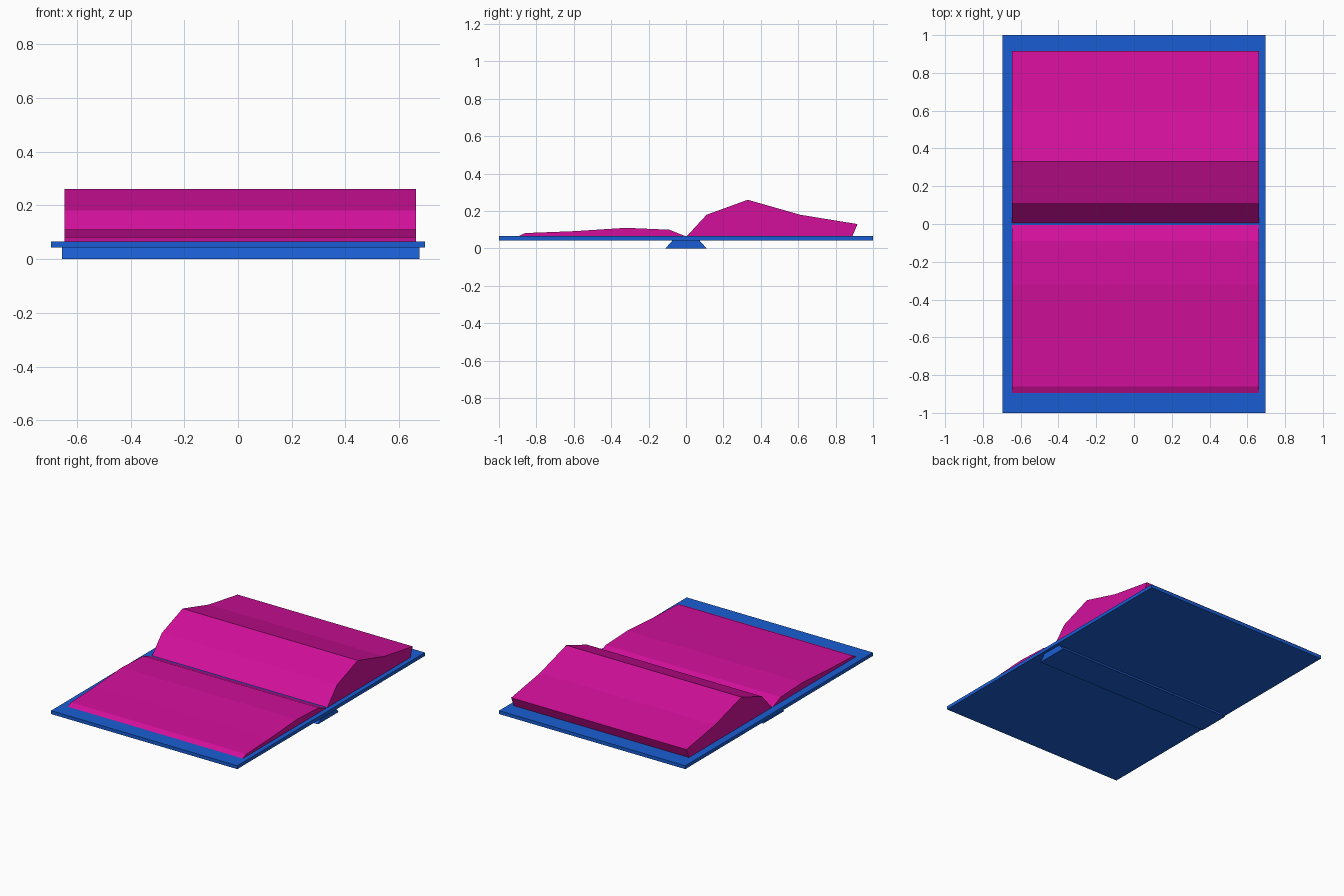
import bpy, bmesh

if "Cube" in bpy.data.objects:
    bpy.data.objects.remove(bpy.data.objects["Cube"])


def material(name, color):
    m = bpy.data.materials.new(name)
    m.diffuse_color = color
    m.use_nodes = True
    m.node_tree.nodes["Principled BSDF"].inputs["Base Color"].default_value = m.diffuse_color
    return m


def extrude_profile(name, profile, x0, x1, mat):
    """Solid made by sweeping a (y, z) outline along x."""
    bm = bmesh.new()
    face = bm.faces.new([bm.verts.new((x0, y, z)) for y, z in profile])
    new = bmesh.ops.extrude_face_region(bm, geom=[face])["geom"]
    verts = [g for g in new if isinstance(g, bmesh.types.BMVert)]
    bmesh.ops.translate(bm, verts=verts, vec=(x1 - x0, 0, 0))
    bmesh.ops.recalc_face_normals(bm, faces=bm.faces)
    mesh = bpy.data.meshes.new(name)
    bm.to_mesh(mesh)
    bm.free()
    mesh.materials.append(mat)
    obj = bpy.data.objects.new(name, mesh)
    bpy.context.collection.objects.link(obj)
    return obj


blue = material("cover_blue", (0.01, 0.11, 0.65, 1))
pink = material("page_pink", (0.65, 0.005, 0.33, 1))
Z0, Z1 = 0.043, 0.066  # cover underside and top

# Open cover board
extrude_profile("cover", [(-1, Z0), (1, Z0), (1, Z1), (-1, Z1)], -0.695, 0.695, blue)

# Tapered spine under the cover
extrude_profile("spine", [(-0.11, 0), (0.11, 0), (0.072, Z0), (-0.072, Z0)], -0.655, 0.675, blue)

# Thick page stack at the back
extrude_profile("back_pages", [(0.005, Z1), (0.11, 0.18), (0.33, 0.26), (0.61, 0.18),
                               (0.917, 0.13), (0.89, Z1)], -0.645, 0.663, pink)

# Thin page stack at the front
extrude_profile("front_pages", [(-0.005, Z1), (-0.09, 0.10), (-0.32, 0.11), (-0.60, 0.092),
                                (-0.86, 0.082), (-0.895, Z1)], -0.645, 0.663, pink)
